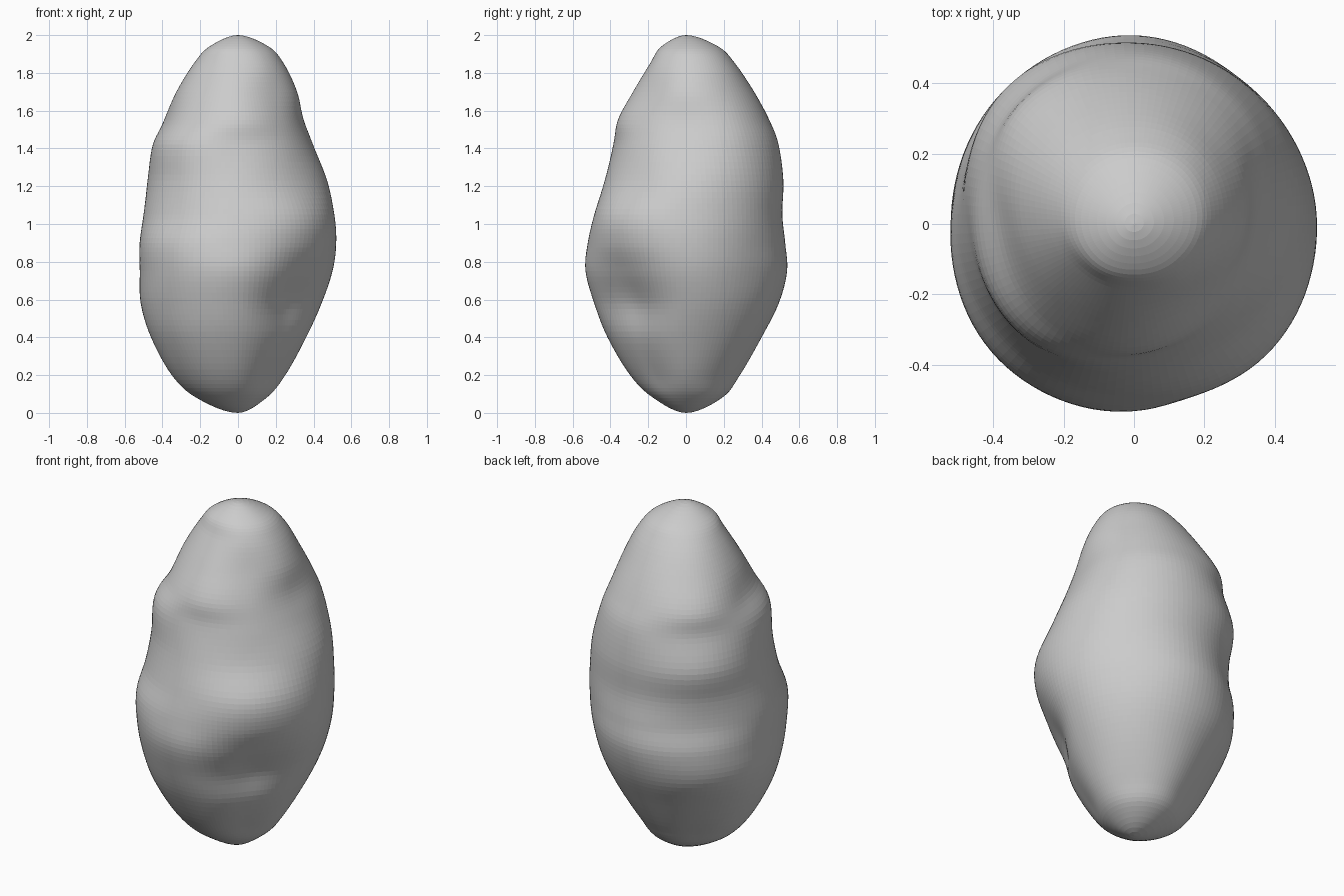
import bpy, bmesh, math

if "Cube" in bpy.data.objects:
    bpy.data.objects.remove(bpy.data.objects["Cube"])

# Radii of the boulder at each height, in eight directions from +x counter-clockwise
SECTIONS = [
    (0.08, (.15, .17, .19, .20, .22, .20, .17, .15)),
    (0.20, (.25, .26, .285, .29, .35, .33, .29, .23)),
    (0.40, (.36, .38, .40, .41, .46, .45, .41, .335)),
    (0.58, (.44, .46, .49, .51, .515, .51, .48, .37)),
    (0.75, (.50, .50, .535, .53, .52, .54, .53, .46)),
    (0.90, (.52, .51, .525, .505, .52, .54, .52, .52)),
    (1.05, (.51, .51, .51, .505, .50, .49, .485, .52)),
    (1.23, (.47, .50, .515, .53, .475, .455, .43, .43)),
    (1.42, (.39, .46, .49, .48, .45, .44, .38, .37)),
    (1.55, (.34, .41, .44, .46, .38, .37, .36, .33)),
    (1.70, (.31, .34, .36, .37, .32, .29, .28, .27)),
    (1.85, (.24, .26, .26, .26, .23, .20, .19, .21)),
    (1.94, (.16, .17, .17, .16, .15, .14, .13, .14)),
]
SEGMENTS, STEPS = 112, 6


def spline(a, b, c, d, t):
    """Catmull-Rom between b and c."""
    return b + 0.5 * t * (c - a + t * (2*a - 5*b + 4*c - d + t * (3*(b - c) + d - a)))


def around(radii, k):
    """Radius at segment k, blended smoothly round the eight directions."""
    u = k * 8 / SEGMENTS
    i = int(u)
    return spline(*(radii[(i + j) % 8] for j in (-1, 0, 1, 2)), u - i)


# Close both ends at a pole, with mirrored rows beyond so the ends are rounded
rows = [(z, [around(r, k) for k in range(SEGMENTS)]) for z, r in SECTIONS]
zero = [0.0] * SEGMENTS
mirror = lambda row: (row[0], [-r for r in row[1]])
rows = [mirror(rows[0]), (0.0, zero)] + rows + [(2.0, zero), mirror(rows[-1])]

# Boulder: skin the interpolated rings
bm = bmesh.new()
rings = []
for i in range(1, len(rows) - 2):
    quad = rows[i - 1:i + 3]
    for s in range(STEPS):
        t = s / STEPS
        if i == 1 and s == 0:
            continue
        z = spline(*(q[0] for q in quad), t)
        ring = []
        for k in range(SEGMENTS):
            r = spline(*(q[1][k] for q in quad), t)
            a = 2 * math.pi * k / SEGMENTS
            ring.append(bm.verts.new((r * math.cos(a), r * math.sin(a), z)))
        rings.append(ring)
bottom = bm.verts.new((0, 0, 0))
top = bm.verts.new((0, 0, 2))
for k in range(SEGMENTS):
    n = (k + 1) % SEGMENTS
    for lo, hi in zip(rings, rings[1:]):
        bm.faces.new((lo[k], lo[n], hi[n], hi[k]))
    bm.faces.new((bottom, rings[0][n], rings[0][k]))
    bm.faces.new((top, rings[-1][k], rings[-1][n]))

mesh = bpy.data.meshes.new("boulder")
bm.to_mesh(mesh)
bm.free()
stone = bpy.data.materials.new("light grey stone")
stone.diffuse_color = (0.6, 0.6, 0.6, 1)
stone.use_nodes = True
stone.node_tree.nodes["Principled BSDF"].inputs["Base Color"].default_value = stone.diffuse_color
mesh.materials.append(stone)
bpy.context.collection.objects.link(bpy.data.objects.new("boulder", mesh))
